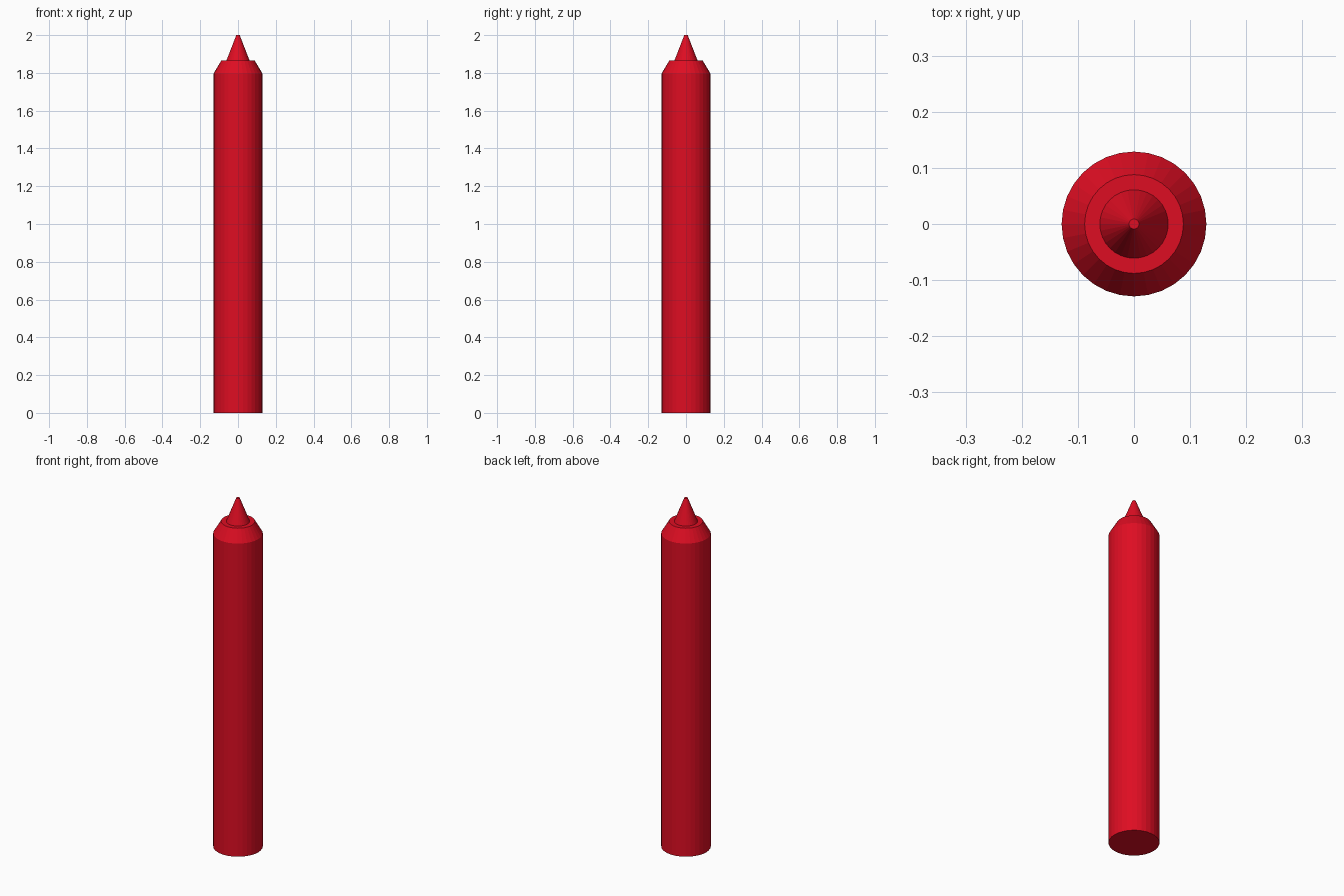
import bpy, bmesh, math

if "Cube" in bpy.data.objects:
    bpy.data.objects.remove(bpy.data.objects["Cube"], do_unlink=True)

SIDES = 32

red = bpy.data.materials.new("crayon red")
red.use_nodes = True
color = (0.73, 0.004, 0.016, 1.0)
red.diffuse_color = color
red.node_tree.nodes["Principled BSDF"].inputs["Base Color"].default_value = color


def lathe(name, profile):
    """Turn a (radius, height) profile around z and cap both ends."""
    bm = bmesh.new()
    rings = []
    for r, z in profile:
        angles = [math.tau * i / SIDES for i in range(SIDES)]
        rings.append([bm.verts.new((r * math.cos(a), r * math.sin(a), z)) for a in angles])
    for low, high in zip(rings, rings[1:]):
        for i in range(SIDES):
            j = (i + 1) % SIDES
            bm.faces.new((low[i], low[j], high[j], high[i]))
    bm.faces.new(rings[0][::-1])
    bm.faces.new(rings[-1])
    mesh = bpy.data.meshes.new(name)
    bm.to_mesh(mesh)
    bm.free()
    mesh.materials.append(red)
    obj = bpy.data.objects.new(name, mesh)
    bpy.context.collection.objects.link(obj)
    return obj


# Straight barrel with a bevelled shoulder, the flat rim, and the pointed tip
lathe("crayon", [(0.129, 0), (0.129, 1.797), (0.088, 1.866),
                 (0.061, 1.866), (0.009, 2.0)])
